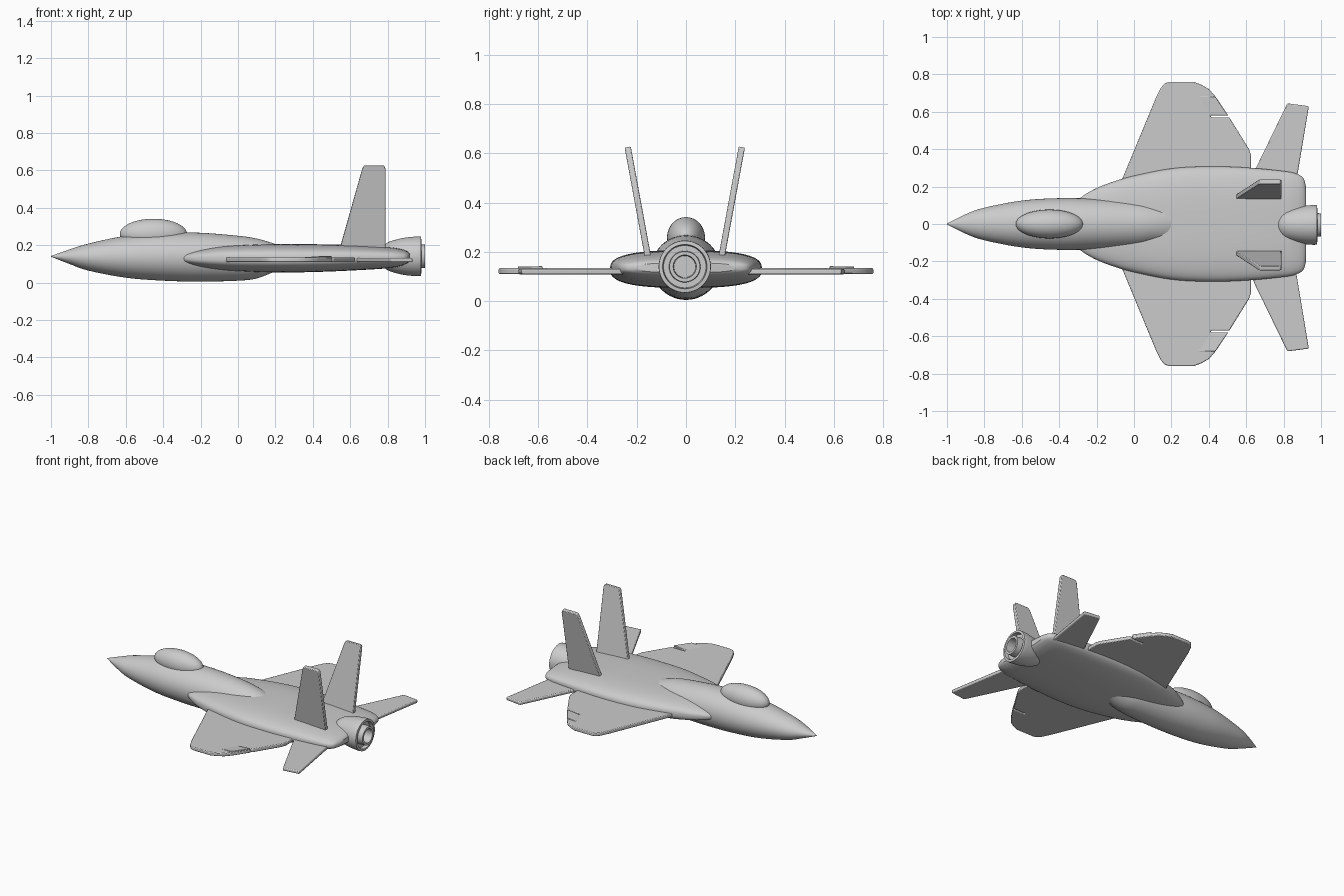
import bpy, bmesh, math
from mathutils import Vector

if "Cube" in bpy.data.objects:
    bpy.data.objects.remove(bpy.data.objects["Cube"])


def finish(name, bm, angle=35):
    bmesh.ops.recalc_face_normals(bm, faces=bm.faces)
    me = bpy.data.meshes.new(name)
    bm.to_mesh(me)
    bm.free()
    ob = bpy.data.objects.new(name, me)
    bpy.context.collection.objects.link(ob)
    bpy.ops.object.select_all(action='DESELECT')
    bpy.context.view_layer.objects.active = ob
    ob.select_set(True)
    bpy.ops.object.shade_smooth_by_angle(angle=math.radians(angle))
    return ob


def spline(keys, steps):
    """Smooth curve through the key tuples."""
    out = []
    for i in range(len(keys) - 1):
        p0, p1, p2, p3 = (keys[min(max(i + k, 0), len(keys) - 1)] for k in (-1, 0, 1, 2))
        for s in range(steps):
            t = s / steps
            out.append([0.5 * (2 * b + (c - a) * t + (2 * a - 5 * b + 4 * c - d) * t * t
                               + (3 * b - a - 3 * c + d) * t ** 3)
                        for a, b, c, d in zip(p0, p1, p2, p3)])
    return out + [list(keys[-1])]


def loft(name, keys, power=2.0, sides=48, steps=5, y0=0.0, angle=35):
    """Skin superellipse sections (x, half width, top z, bottom z) along x."""
    bm = bmesh.new()
    rings = []
    for x, w, top, bot in (spline(keys, steps) if steps > 1 else keys):
        ring = []
        for k in range(sides):
            a = 2 * math.pi * k / sides
            c, s = math.cos(a), math.sin(a)
            y = math.copysign(abs(c) ** (2 / power), c) * w
            z = math.copysign(abs(s) ** (2 / power), s) * (top - bot) / 2
            ring.append(bm.verts.new((x, y0 + y, (top + bot) / 2 + z)))
        rings.append(ring)
    for a, b in zip(rings, rings[1:]):
        for k in range(sides):
            n = (k + 1) % sides
            bm.faces.new((a[k], a[n], b[n], b[k]))
    bm.faces.new(rings[0])
    bm.faces.new(rings[-1])
    return finish(name, bm, angle)


def plate(name, points, thickness, bevel):
    """Flat slab from a 3D outline, extruded by the thickness vector."""
    bm = bmesh.new()
    t = Vector(thickness)
    face = bm.faces.new([bm.verts.new(Vector(p) - t / 2) for p in points])
    ext = bmesh.ops.extrude_face_region(bm, geom=[face])
    verts = [g for g in ext['geom'] if isinstance(g, bmesh.types.BMVert)]
    bmesh.ops.translate(bm, verts=verts, vec=t)
    ob = finish(name, bm)
    mod = ob.modifiers.new("soft_edges", 'BEVEL')
    mod.width, mod.segments, mod.angle_limit = bevel, 2, math.radians(50)
    return ob


# Front fuselage, running into the wide body
loft("fuselage", [(-1, .002, .142, .138), (-.9, .052, .177, .099), (-.8, .087, .208, .064),
                  (-.6, .125, .25, .026), (-.4, .138, .266, .01), (-.2, .135, .266, .005),
                  (0, .125, .25, .01), (.1, .11, .235, .022), (.2, .09, .206, .06),
                  (.32, .03, .16, .11)])

# Wide flattened centre body
loft("centre_body", [(-.33, .09, .145, .115), (-.28, .145, .16, .098), (-.2, .192, .178, .08),
                     (-.1, .23, .193, .067), (0, .258, .2, .06), (.2, .297, .206, .054),
                     (.4, .308, .205, .056), (.6, .302, .201, .064), (.8, .283, .19, .076),
                     (.87, .268, .18, .088), (.905, .245, .168, .103), (.92, .2, .155, .116)],
     power=2.8, sides=64)

# Canopy bubble
bm = bmesh.new()
bmesh.ops.create_uvsphere(bm, u_segments=40, v_segments=24, radius=1)
bmesh.ops.scale(bm, vec=(.18, .077, .082), verts=bm.verts)
bmesh.ops.translate(bm, vec=(-.452, 0, .259), verts=bm.verts)
finish("canopy", bm)

# Engine nozzle: outer shell, then stepped rings down to the recessed bore
shell = spline([(.74, .01), (.76, .04), (.8, .074), (.85, .091), (.9, .101), (.955, .106), (.978, .105)], 4)
rings = shell + [(.98, .09), (.955, .086), (.955, .064), (1, .062), (1, .047), (.94, .044)]
loft("engine_nozzle", [(x, r, .14 + r, .14 - r) for x, r in rings], steps=1, y0=-.005)

wing_outline = [(-.08, .2), (-.055, .26), (.115, .67), (.145, .73), (.165, .752), (.19, .76),
                (.32, .76), (.36, .745), (.4, .722), (.435, .682), (.504, .58), (.41, .58),
                (.41, .57), (.51, .57), (.615, .4), (.625, .37), (.625, .2)]

for side, s in (("left", 1), ("right", -1)):
    # Wing with a slot in its trailing edge
    plate("wing_" + side, [(x, s * y, .122) for x, y in wing_outline], (0, 0, .024), .007)
    # Slightly raised control panel near the tip
    plate("wing_panel_" + side, [(.34, s * .682, .128), (.434, s * .682, .135),
                                 (.502, s * .582, .136), (.41, s * .582, .128)], (0, 0, .012), .003)
    # Tailplane
    d = 0 if s > 0 else .036
    plate("tailplane_" + side, [(x, s * (y + d), .12) for x, y in
                                [(.6, .18), (.65, .295), (.82, .645), (.935, .63), (.86, .18)]],
          (0, 0, .022), .006)
    # Outward-leaning tail fin
    e = .003 if s > 0 else -.013
    plate("tail_fin_" + side, [(x, s * y + e, z) for x, y, z in
                               [(.535, .136, .15), (.665, .221, .61), (.675, .2235, .625),
                                (.78, .2235, .625), (.788, .221, .61), (.788, .136, .15)]],
          (0, .025, -s * .0046), .004)
